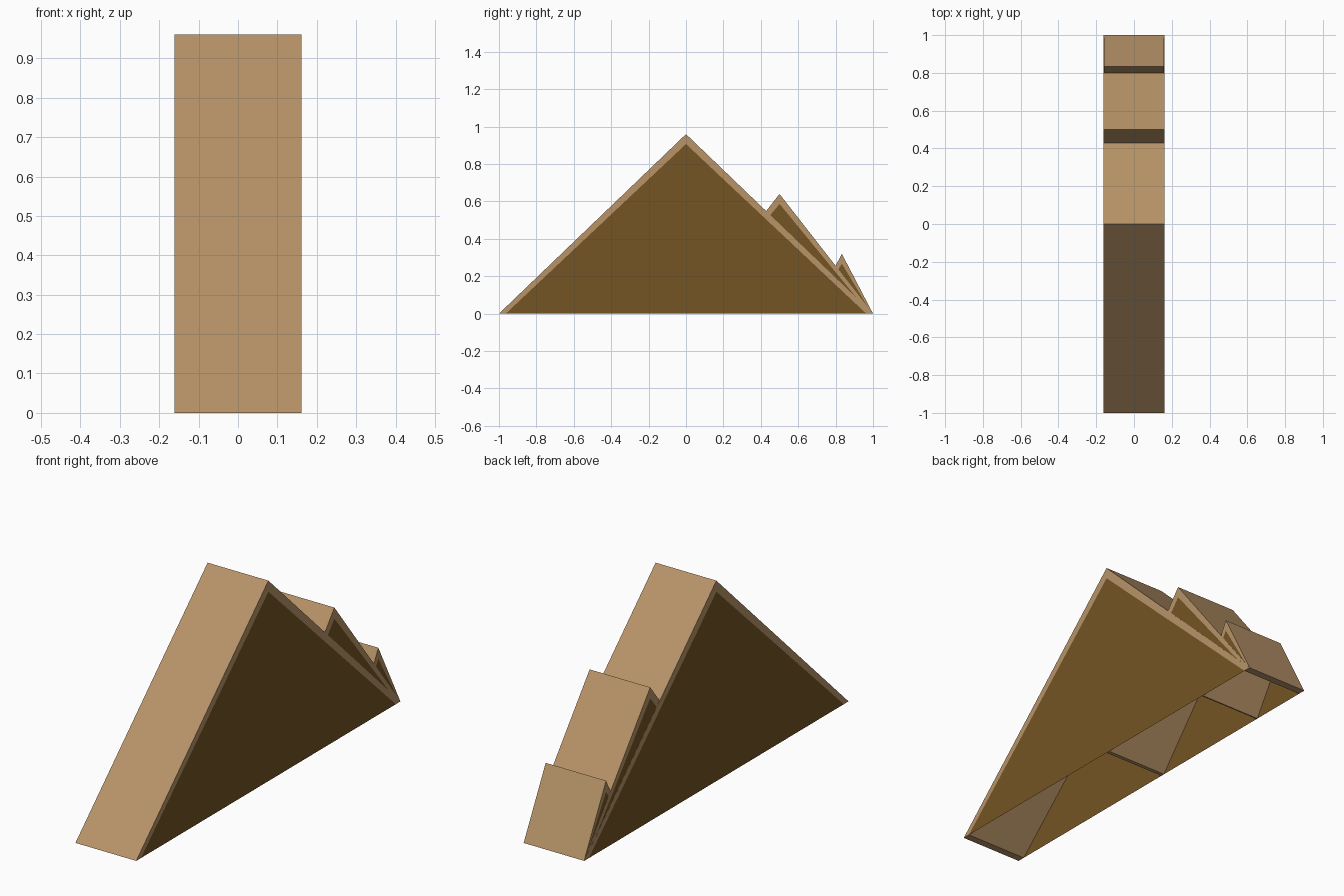
import bpy, bmesh

if "Cube" in bpy.data.objects:
    bpy.data.objects.remove(bpy.data.objects["Cube"])


def material(name, rgb):
    m = bpy.data.materials.new(name)
    m.diffuse_color = (*rgb, 1)
    m.use_nodes = True
    m.node_tree.nodes["Principled BSDF"].inputs["Base Color"].default_value = m.diffuse_color
    return m


TAN = material("tan_wood", (0.479, 0.296, 0.138))
DARK = material("dark_brown", (0.178, 0.089, 0.017))


def make_object(name, bm, mat):
    me = bpy.data.meshes.new(name)
    bm.to_mesh(me)
    bm.free()
    me.materials.append(mat)
    ob = bpy.data.objects.new(name, me)
    bpy.context.collection.objects.link(ob)


def gable(name, cy, half, height, w):
    """Hollow gable, open underneath: two sloped roof boards and thin side panels."""
    d = 0.036 * half
    outer = [(cy - half, 0), (cy, height), (cy + half, 0)]
    inner = [(cy - half + d, 0), (cy, height - 0.053), (cy + half - d, 0)]

    # sloped boards: each half of the inverted V, joined at the ridge
    bm = bmesh.new()
    ring = {}
    for s in (-1, 1):
        for key, pts in (("o", outer), ("i", inner)):
            ring[s, key] = [bm.verts.new((s * w, y, z)) for y, z in pts]
    for a, b in ((0, 1), (1, 2)):
        for key in "oi":
            bm.faces.new((ring[-1, key][a], ring[-1, key][b], ring[1, key][b], ring[1, key][a]))
        for s in (-1, 1):
            bm.faces.new((ring[s, "o"][a], ring[s, "o"][b], ring[s, "i"][b], ring[s, "i"][a]))
    for e in (0, 2):
        bm.faces.new((ring[-1, "o"][e], ring[1, "o"][e], ring[1, "i"][e], ring[-1, "i"][e]))
    bmesh.ops.recalc_face_normals(bm, faces=bm.faces)
    make_object(name + "_roof", bm, TAN)

    # dark triangular side panels, flush with the board ends
    bm = bmesh.new()
    for s in (-1, 1):
        vs = [bm.verts.new((s * w, y, z)) for y, z in inner]
        bm.faces.new(vs[::-1] if s > 0 else vs)
    make_object(name + "_side_panels", bm, DARK)


# three gables sharing the same back edge, each a hair narrower to avoid overlap
gable("large_gable", 0, 1, 0.96, 0.161)
gable("middle_gable", 0.5, 0.5, 0.64, 0.1605)
gable("small_gable", 0.8333, 0.1667, 0.32, 0.16)
